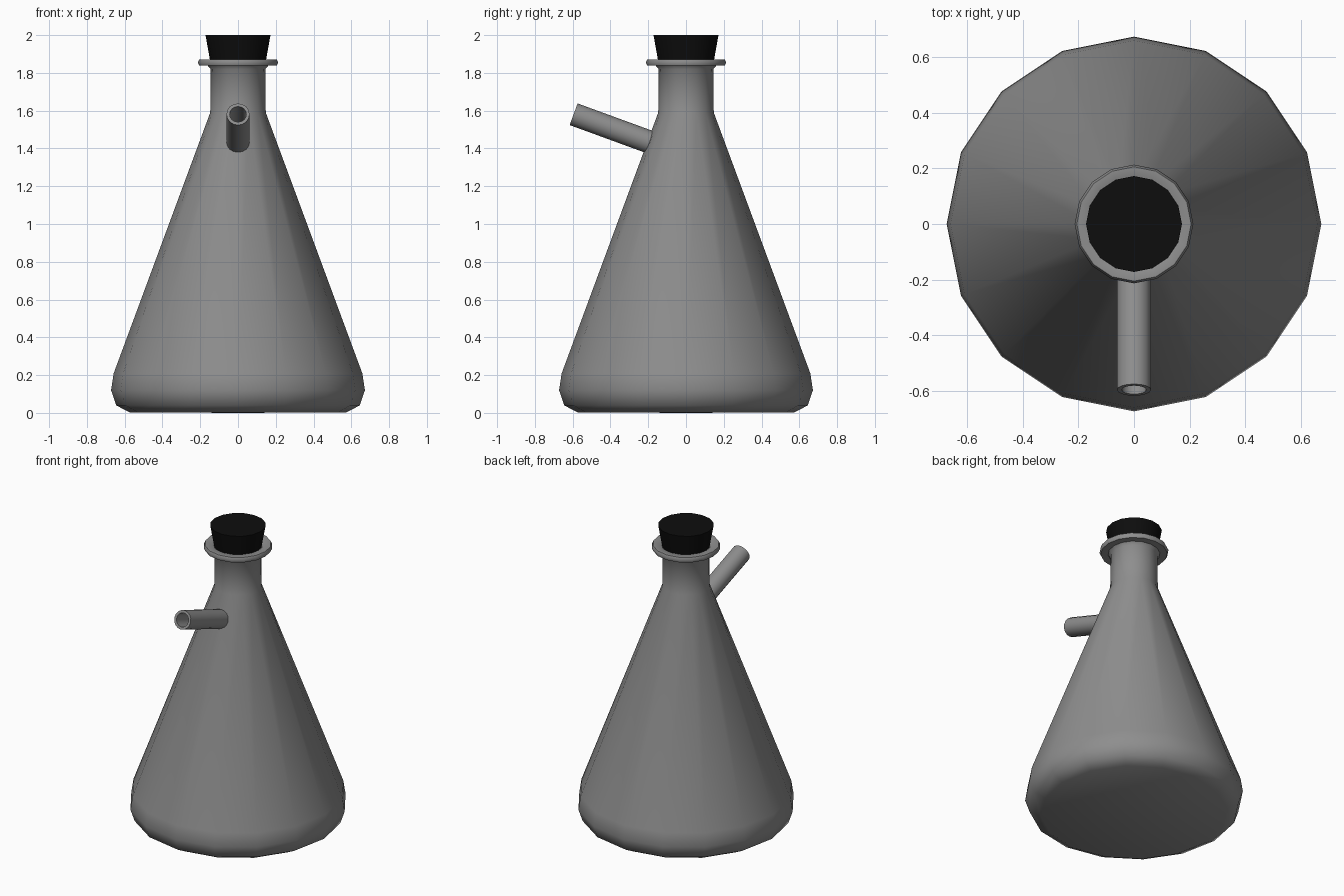
import bpy, bmesh, math
from mathutils import Matrix, Vector

cube = bpy.data.objects.get("Cube")
if cube:
    bpy.data.objects.remove(cube, do_unlink=True)


def make_material(name, rgb):
    mat = bpy.data.materials.new(name)
    mat.use_nodes = True
    mat.diffuse_color = (*rgb, 1)
    bsdf = next(n for n in mat.node_tree.nodes if n.type == 'BSDF_PRINCIPLED')
    bsdf.inputs["Base Color"].default_value = (*rgb, 1)
    return mat


def lathe(name, profile, mat, sides=16, angle=50, matrix=Matrix()):
    """Spin an (r, z) profile around z; points with r = 0 close the ends."""
    bm = bmesh.new()
    verts = [bm.verts.new((r, 0, z)) for r, z in profile]
    edges = [bm.edges.new(pair) for pair in zip(verts, verts[1:])]
    bmesh.ops.spin(bm, geom=verts + edges, cent=(0, 0, 0), axis=(0, 0, 1),
                   angle=math.tau, steps=sides)
    bmesh.ops.remove_doubles(bm, verts=bm.verts, dist=0.0005)
    bmesh.ops.recalc_face_normals(bm, faces=bm.faces)
    mesh = bpy.data.meshes.new(name)
    bm.to_mesh(mesh)
    bm.free()
    mesh.transform(matrix)
    mesh.materials.append(mat)
    obj = bpy.data.objects.new(name, mesh)
    bpy.context.collection.objects.link(obj)
    bpy.ops.object.select_all(action='DESELECT')
    obj.select_set(True)
    bpy.context.view_layer.objects.active = obj
    bpy.ops.object.shade_smooth_by_angle(angle=math.radians(angle))
    return obj


glass = make_material("grey glass", (0.27, 0.27, 0.27))
rubber = make_material("black rubber", (0.004, 0.004, 0.004))

# Conical body, neck and rolled lip, with a hollow neck behind the stopper
lathe("flask_body", [
    (0, 0), (0.575, 0.003), (0.645, 0.04), (0.672, 0.12), (0.658, 0.21),
    (0.147, 1.59), (0.145, 1.82), (0.16, 1.838), (0.205, 1.838),
    (0.213, 1.855), (0.205, 1.872), (0.16, 1.872), (0.135, 1.85),
    (0.125, 1.6), (0, 1.6)], glass)

# Tapered stopper
lathe("stopper", [(0, 1.72), (0.122, 1.72), (0.172, 2.0), (0, 2.0)], rubber)

# Hollow side arm, tilted upward toward the front
start, end = Vector((0, -0.16, 1.422)), Vector((0, -0.595, 1.581))
axis = end - start
length = axis.length
placement = Matrix.Translation(start) @ axis.to_track_quat('Z', 'Y').to_matrix().to_4x4()
lathe("side_arm", [
    (0, 0), (0.061, 0), (0.061, length), (0.044, length), (0.044, 0.06), (0, 0.06)],
    glass, matrix=placement)
